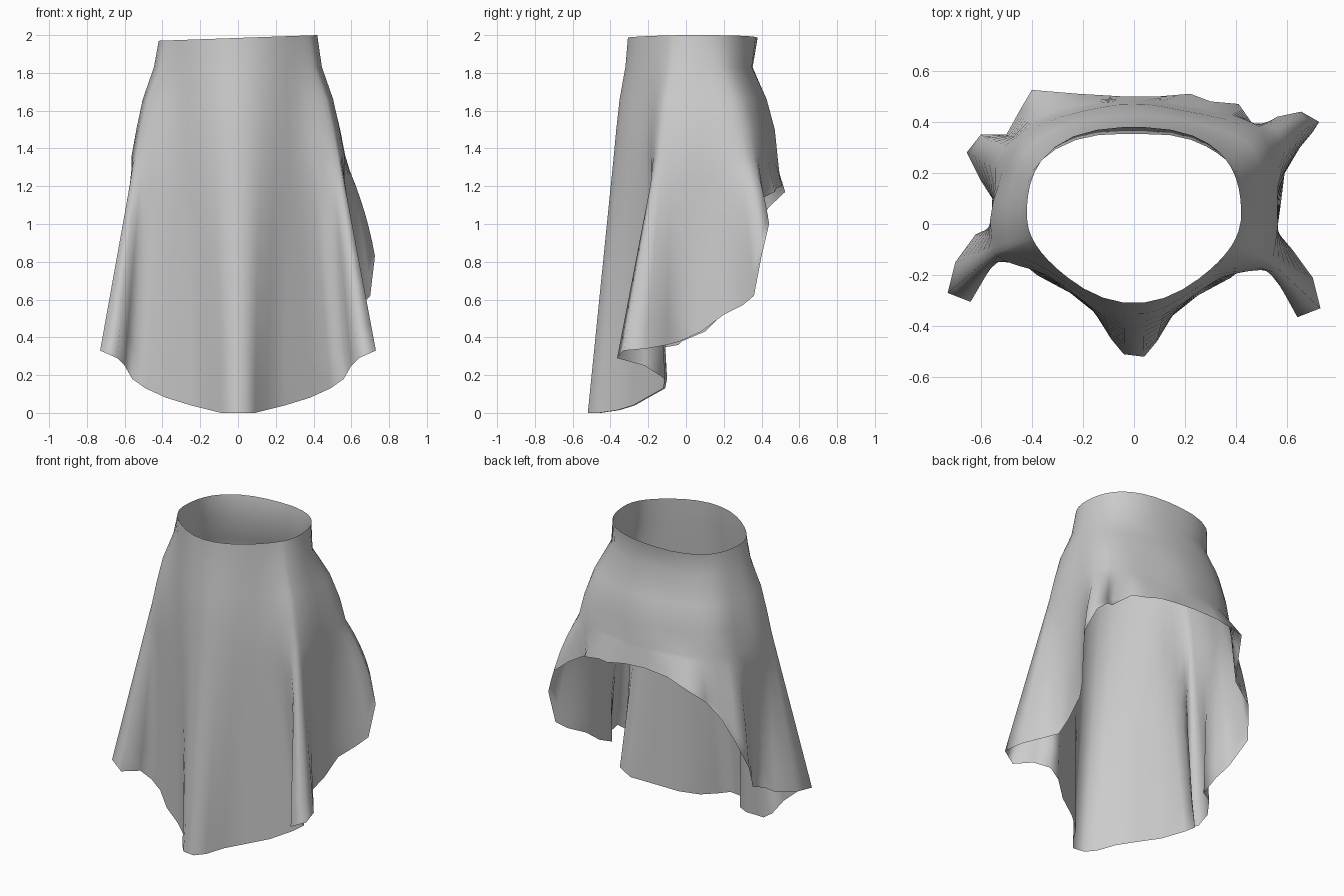
import bpy, bmesh, math
from mathutils import Vector

if "Cube" in bpy.data.objects:
    bpy.data.objects.remove(bpy.data.objects["Cube"])

# Hem line, anticlockwise from front centre: front half is mirrored, back is uneven
front = [(.04, -.52, 0), (.09, -.46, 0), (.15, -.36, .015), (.25, -.28, .04), (.38, -.21, .08),
         (.49, -.12, .13), (.56, -.11, .18), (.60, -.22, .25), (.64, -.365, .29), (.73, -.33, .33),
         (.70, -.21, .34), (.62, -.10, .36), (.56, -.03, .38)]
right_back = [(.575, .08, .43), (.59, .20, .52), (.65, .30, .57), (.70, .36, .62), (.725, .40, .83),
              (.655, .44, 1.0), (.56, .42, 1.08), (.48, .37, 1.12), (.41, .47, 1.17), (.30, .48, 1.19)]
left_back = [(.22, .51, 1.2), (.10, .50, 1.22), (-.05, .50, 1.23), (-.22, .51, 1.22), (-.40, .525, 1.17),
             (-.45, .44, 1.09), (-.50, .35, .96), (-.60, .35, .84), (-.655, .28, .65),
             (-.60, .17, .50), (-.555, .10, .43)]
left_front = [(-x, y + (.06 if x > .57 else .01), z) for x, y, z in reversed(front)]
hem = [Vector(p) for p in front + right_back + left_back + left_front]
N = len(hem)

# Evenly flowing angles around the waist for each hem point
CY = .035
ang = []
for p in hem:
    a = math.atan2(p.y - CY, p.x)
    if ang:
        a = ang[-1] + (a - ang[-1] + math.pi) % math.tau - math.pi
    ang.append(a)


def smooth_angle(i, w=3):
    return sum(ang[(i + k) % N] + math.tau * ((i + k) // N) for k in range(-w, w + 1)) / (2 * w + 1)


def smooth_hem(i, w=3):
    return sum((hem[(i + k) % N] for k in range(-w, w + 1)), Vector()) / (2 * w + 1)


# Yoke rows: height, spread from the waist oval toward the averaged hem, extra spread at the back
yoke = [(1.985, 0, 0), (1.83, .12, -.35), (1.66, .4, 0), (1.5, .56, .2), (1.36, .68, .2)]
ROWS = 7


def column(i):
    t = smooth_angle(i)
    c, s = math.cos(t), math.sin(t)
    diagonal = math.sin(2 * t) ** 2
    # waist is squarer at the back and more pointed at the front
    r = 1 + (.07 if s > 0 else -.06) * diagonal
    waist = Vector((.42 * r * c, CY + .345 * r * s, 0))
    wide = smooth_hem(i)
    pts = []
    for z, f, back in yoke:
        tuck = .25 * f * diagonal if s < 0 else 0
        p = waist.lerp(wide, f - tuck + back * max(0, s) ** 2)
        p.z = z + (.015 * p.x / .42 if f == 0 else 0)
        pts.append(p)
    hip, end = pts[-1], hem[i]
    # back corner folds billow outward before reaching the hem
    billow = .45 if abs(end.x) > .57 and end.y > .25 else 0
    for k in range(1, ROWS + 1):
        u = k / ROWS
        p = hip.lerp(end, u)
        p.xy = hip.xy.lerp(end.xy, u + billow * u * (1 - u))
        pts.append(p)
    return pts


# Draped skirt cloth: single open sheet from waist to hem
bm = bmesh.new()
cols = [[bm.verts.new(p) for p in column(i)] for i in range(N)]
for i in range(N):
    a, b = cols[i], cols[(i + 1) % N]
    for j in range(len(a) - 1):
        bm.faces.new((a[j], a[j + 1], b[j + 1], b[j]))
mesh = bpy.data.meshes.new("skirt")
bm.to_mesh(mesh)
bm.free()
mesh.shade_smooth()
skirt = bpy.data.objects.new("skirt", mesh)
bpy.context.collection.objects.link(skirt)
